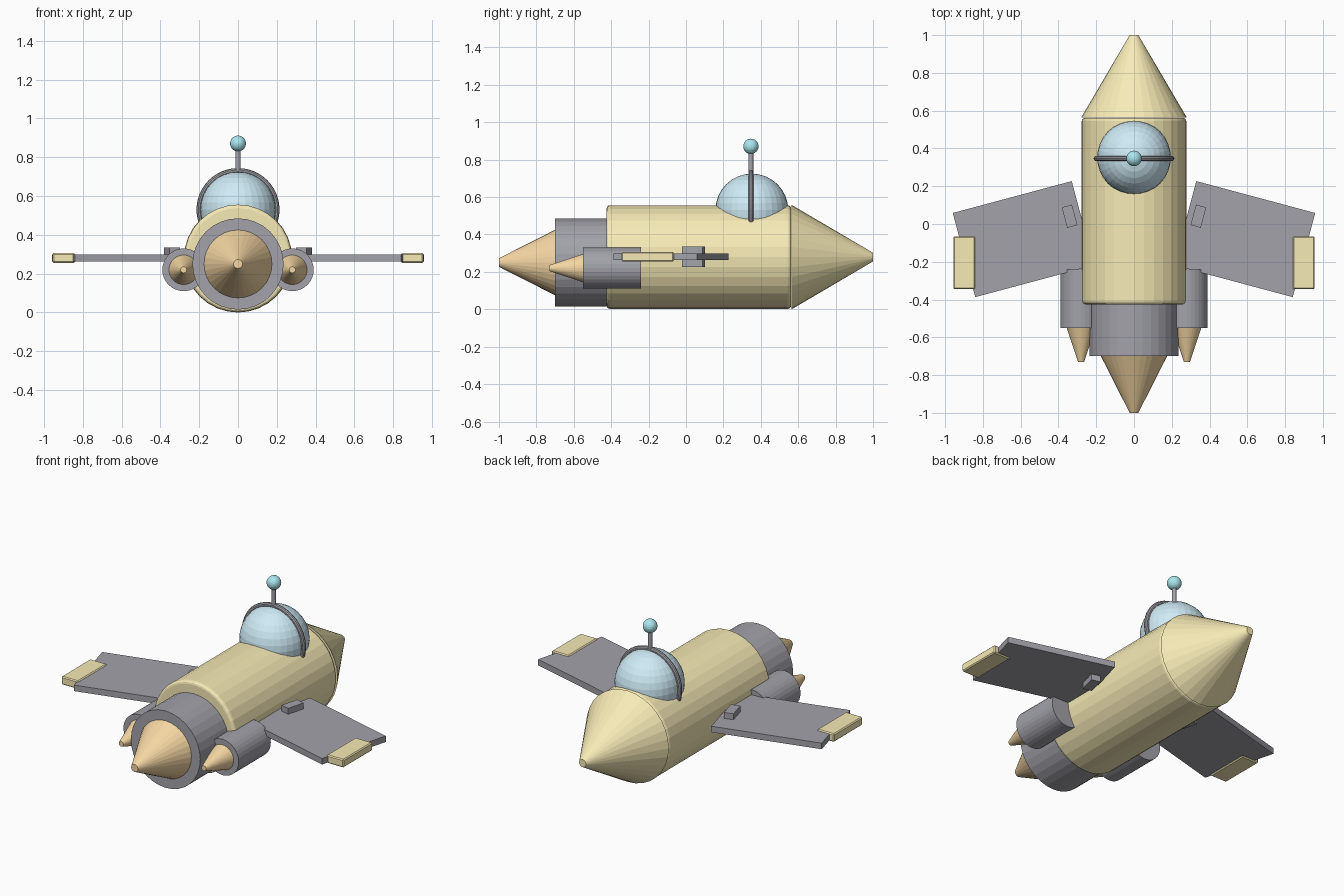
import bpy
from math import radians

if "Cube" in bpy.data.objects:
    bpy.data.objects.remove(bpy.data.objects["Cube"])


def material(name, color):
    m = bpy.data.materials.new(name)
    m.diffuse_color = (*color, 1)
    m.use_nodes = True
    m.node_tree.nodes["Principled BSDF"].inputs["Base Color"].default_value = m.diffuse_color
    return m


YELLOW = material("yellow", (0.93, 0.83, 0.47))
GREY = material("dark_grey", (0.36, 0.36, 0.40))
ORANGE = material("orange", (0.92, 0.68, 0.37))
GLASS = material("light_blue", (0.62, 0.83, 0.92))
CYAN = material("cyan", (0.40, 0.80, 0.86))


def finish(name, mat, bevel=0, segments=1):
    o = bpy.context.object
    o.name = name
    o.data.materials.append(mat)
    if bevel:
        b = o.modifiers.new("Bevel", 'BEVEL')
        b.width, b.segments = bevel, segments
        b.limit_method = 'ANGLE'
        b.angle_limit = radians(40)
    return o


def tube(name, mat, x, z, y0, y1, r0, r1, sides=32, bevel=0):
    """Cylinder or cone along y, from radius r0 at y0 to r1 at y1."""
    bpy.ops.mesh.primitive_cone_add(vertices=sides, radius1=r0, radius2=r1, depth=y1 - y0,
                                    location=(x, (y0 + y1) / 2, z),
                                    rotation=(radians(-90), 0, 0))
    return finish(name, mat, bevel, 3)


def box(name, mat, loc, size, turn=0, bevel=0):
    bpy.ops.mesh.primitive_cube_add(size=1, location=loc, rotation=(0, 0, radians(turn)))
    bpy.context.object.scale = size
    bpy.ops.object.transform_apply(location=False, rotation=False, scale=True)
    return finish(name, mat, bevel)


def ball(name, mat, loc, r, seg, rings):
    bpy.ops.mesh.primitive_uv_sphere_add(segments=seg, ring_count=rings, radius=r, location=loc)
    return finish(name, mat)


# Fuselage, nose and main engine
tube("fuselage", YELLOW, 0, 0.279, -0.425, 0.562, 0.277, 0.277, bevel=0.018)
tube("nose_cone", YELLOW, 0, 0.279, 0.565, 1.0, 0.279, 0.023)
tube("main_engine", GREY, 0, 0.25, -0.70, -0.30, 0.235, 0.235)
tube("main_flame", ORANGE, 0, 0.25, -1.0, -0.70, 0.023, 0.175)

# Cockpit dome with hoop and antenna
ball("cockpit_dome", GLASS, (0, 0.352, 0.53), 0.195, 32, 16)
bpy.ops.mesh.primitive_torus_add(major_radius=0.2, minor_radius=0.014, major_segments=48,
                                 minor_segments=10, location=(0, 0.347, 0.53),
                                 rotation=(radians(90), 0, 0))
finish("dome_hoop", GREY)
bpy.ops.mesh.primitive_cylinder_add(vertices=16, radius=0.013, depth=0.14,
                                    location=(0, 0.347, 0.78))
finish("antenna_rod", GREY)
ball("antenna_ball", CYAN, (0, 0.347, 0.871), 0.041, 24, 12)

# Wings, tips, brackets and side boosters on both sides
for side, s in (("right", 1), ("left", -1)):
    box("wing_" + side, GREY, (s * 0.585, -0.08, 0.281), (0.652, 0.461, 0.037), -15 * s)
    box("wing_tip_" + side, YELLOW, (s * 0.898, -0.205, 0.281), (0.115, 0.28, 0.05), 0, 0.006)
    box("wing_bracket_" + side, GREY, (s * 0.341, 0.041, 0.281), (0.056, 0.112, 0.11), -15 * s)
    tube("booster_" + side, GREY, s * 0.28, 0.22, -0.55, -0.24, 0.11, 0.11)
    tube("booster_flame_" + side, ORANGE, s * 0.28, 0.22, -0.73, -0.55, 0.016, 0.076)
